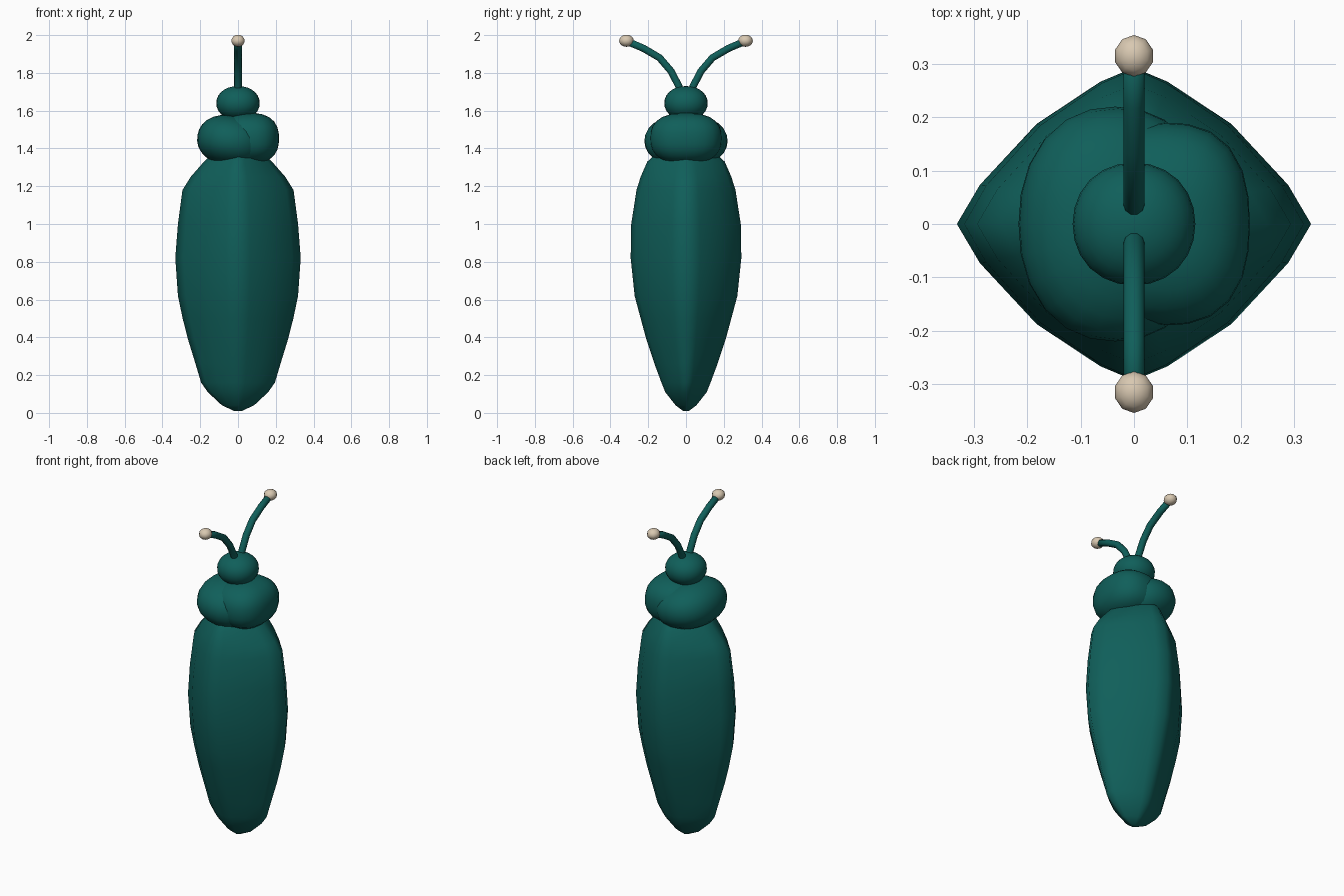
import bpy, bmesh, math
from mathutils import Vector

cube = bpy.data.objects.get("Cube")
if cube:
    bpy.data.objects.remove(cube, do_unlink=True)


def material(name, color):
    m = bpy.data.materials.new(name)
    m.use_nodes = True
    m.diffuse_color = color
    m.node_tree.nodes["Principled BSDF"].inputs["Base Color"].default_value = color
    return m


teal = material("dark_teal", (0.005, 0.114, 0.102, 1))
cream = material("cream", (0.69, 0.58, 0.44, 1))


def finish(name, bm, mat):
    bmesh.ops.recalc_face_normals(bm, faces=bm.faces)
    for f in bm.faces:
        f.smooth = True
    mesh = bpy.data.meshes.new(name)
    bm.to_mesh(mesh)
    bm.free()
    mesh.materials.append(mat)
    obj = bpy.data.objects.new(name, mesh)
    bpy.context.collection.objects.link(obj)
    return obj


def loft(name, rings, mat):
    """Skin a list of closed rings and cap both ends."""
    bm = bmesh.new()
    loops = [[bm.verts.new(p) for p in ring] for ring in rings]
    n = len(loops[0])
    for a, b in zip(loops, loops[1:]):
        for i in range(n):
            j = (i + 1) % n
            bm.faces.new((a[i], a[j], b[j], b[i]))
    bm.faces.new(loops[0])
    bm.faces.new(loops[-1])
    return finish(name, bm, mat)


def blob(name, center, radii, mat, power=2, tilt=0, segments=24, rings=14):
    """Ellipsoid; a power above two makes it boxier."""
    bm = bmesh.new()
    bmesh.ops.create_uvsphere(bm, u_segments=segments, v_segments=rings, radius=1)
    for v in bm.verts:
        norm = sum(abs(c) ** power for c in v.co) ** (1 / power)
        v.co = Vector(c / norm * r for c, r in zip(v.co, radii))
    obj = finish(name, bm, mat)
    obj.location = center
    obj.rotation_euler.y = math.radians(tilt)
    return obj


# Abdomen: bulged diamond section, (z, half width, half depth)
quarter = [(1, 0), (0.87, 0.25), (0.55, 0.64), (0.19, 0.91)]
section = []
for k in range(4):
    for x, y in (quarter if k % 2 == 0 else
                 [(0, 1)] + [(a, b) for a, b in reversed(quarter[1:])]):
        sx, sy = [(1, 1), (-1, 1), (-1, -1), (1, -1)][k]
        section.append((sx * x, sy * y))
profile = [(0.01, 0.02, 0.015), (0.04, 0.085, 0.055), (0.11, 0.16, 0.11),
           (0.16, 0.195, 0.13), (0.26, 0.225, 0.167), (0.39, 0.265, 0.21),
           (0.5, 0.293, 0.24), (0.62, 0.318, 0.272), (0.82, 0.332, 0.293),
           (1.0, 0.318, 0.29), (1.18, 0.294, 0.262), (1.25, 0.25, 0.24),
           (1.33, 0.18, 0.205), (1.4, 0.11, 0.13)]
loft("abdomen", [[(x * w, y * d, z) for x, y in section] for z, w, d in profile], teal)

# Thorax: two overlapping lobes
blob("thorax_lobe_right", (-0.035, 0, 1.44), (0.182, 0.22, 0.135), teal, 2.2, 10)
blob("thorax_lobe_left", (0.06, 0, 1.453), (0.157, 0.19, 0.135), teal, 2.5)

# Head
blob("head", (0, 0, 1.64), (0.115, 0.115, 0.09), teal, 2.1)

# Antennae with round tips, bowing to the front and back
path = [(0.025, 1.68), (0.038, 1.73), (0.08, 1.81), (0.14, 1.88),
        (0.225, 1.93), (0.315, 1.968)]
for side, label in ((-1, "front"), (1, "back")):
    rings = []
    for i, (y, z) in enumerate(path):
        y0, z0 = path[max(i - 1, 0)]
        y1, z1 = path[min(i + 1, len(path) - 1)]
        t = Vector((0, y1 - y0, z1 - z0)).normalized()
        across = Vector((0, -t.z, t.y))
        ring = []
        for k in range(10):
            a = math.tau * k / 10
            p = Vector((0, y, z)) + 0.02 * (Vector((math.cos(a), 0, 0)) + across * math.sin(a))
            ring.append((p.x, side * p.y, p.z))
        rings.append(ring)
    loft("antenna_" + label, rings, teal)
    blob("antenna_tip_" + label, (0, side * 0.315, 1.97), (0.037, 0.039, 0.032), cream,
         segments=10, rings=8)
